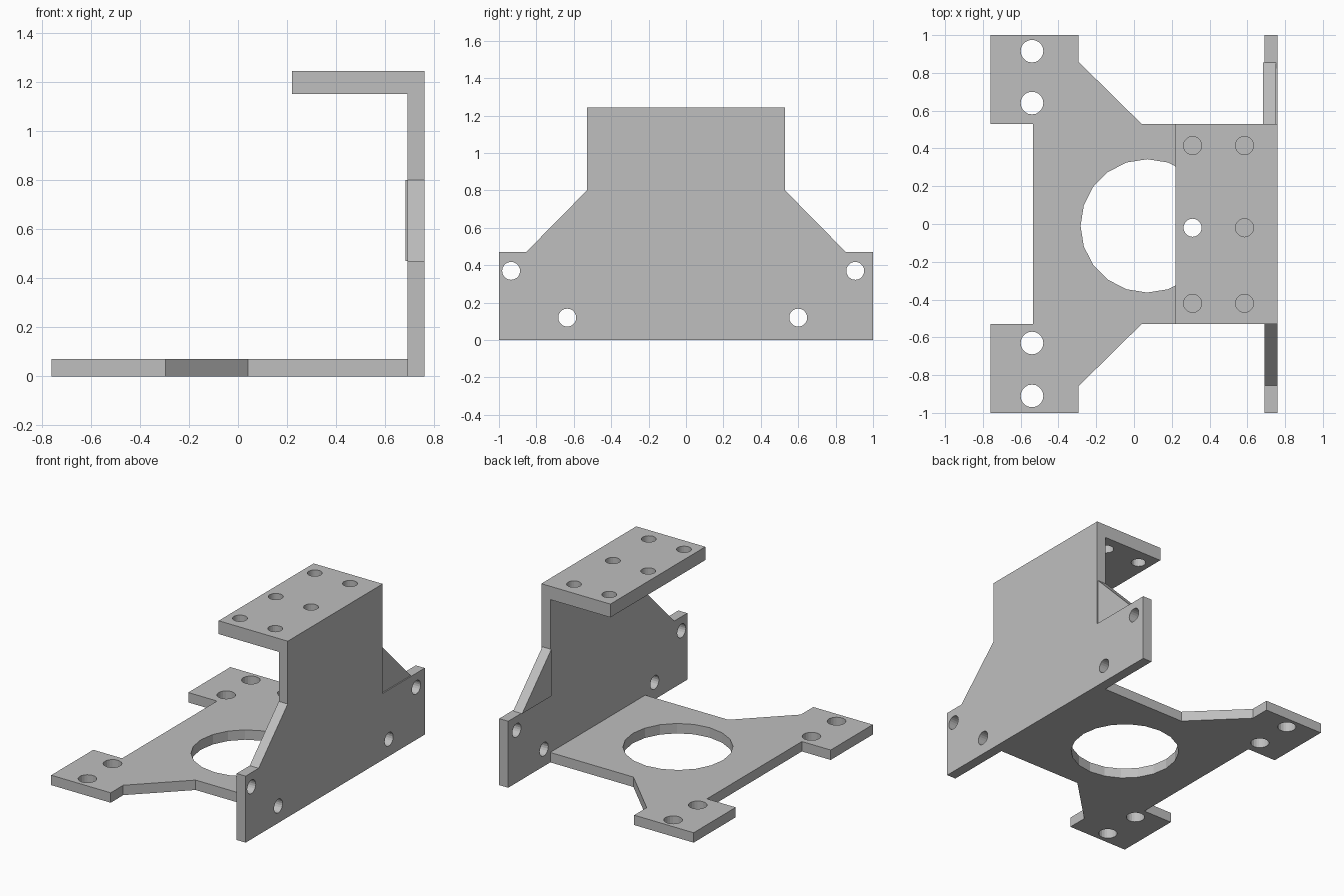
import bpy, bmesh, math
from mathutils import Matrix, Vector

cube = bpy.data.objects.get("Cube")
if cube:
    bpy.data.objects.remove(cube, do_unlink=True)

grey = bpy.data.materials.new("plain grey")
grey.use_nodes = True
colour = (0.52, 0.52, 0.52, 1)
grey.diffuse_color = colour
grey.node_tree.nodes["Principled BSDF"].inputs["Base Color"].default_value = colour


def circle(centre, radius, sides=20):
    return [(centre[0] + radius * math.cos(math.tau * i / sides),
             centre[1] + radius * math.sin(math.tau * i / sides)) for i in range(sides)]


def plate(name, outline, holes, start, thickness, upright=False):
    """Sheet cut from an outline with holes; upright sheets lie in the yz plane."""
    bm = bmesh.new()
    edges = []
    for loop in [outline] + holes:
        verts = [bm.verts.new((a, b, 0)) for a, b in loop]
        edges += [bm.edges.new((v, verts[i - 1])) for i, v in enumerate(verts)]
    bmesh.ops.triangle_fill(bm, edges=edges, use_beauty=True, normal=(0, 0, 1))
    result = bmesh.ops.extrude_face_region(bm, geom=bm.faces[:])
    moved = [g for g in result["geom"] if isinstance(g, bmesh.types.BMVert)]
    bmesh.ops.translate(bm, verts=moved, vec=(0, 0, thickness))
    bmesh.ops.translate(bm, verts=bm.verts[:], vec=(0, 0, start))
    if upright:
        turn = Matrix(((0, 0, 1), (1, 0, 0), (0, 1, 0))).to_4x4()
        bmesh.ops.transform(bm, matrix=turn, verts=bm.verts[:])
    bmesh.ops.recalc_face_normals(bm, faces=bm.faces[:])
    bmesh.ops.dissolve_limit(bm, angle_limit=0.01, verts=bm.verts[:], edges=bm.edges[:])
    mesh = bpy.data.meshes.new(name)
    bm.to_mesh(mesh)
    bm.free()
    mesh.materials.append(grey)
    obj = bpy.data.objects.new(name, mesh)
    bpy.context.collection.objects.link(obj)
    return obj


# Base with four mounting ears and a large round opening
half = [(0.69, 0.53), (0.04, 0.53), (-0.295, 0.86), (-0.295, 1),
        (-0.76, 1), (-0.76, 0.53), (-0.535, 0.53)]
base_outline = half + [(x, -y) for x, y in reversed(half)]
base_holes = [circle((-0.54, y), 0.06) for y in (-0.91, -0.63, 0.64, 0.915)]
base_holes.append(circle((0.07, -0.01), 0.353))
plate("base_plate", base_outline, base_holes, 0, 0.07)

# Upright wall with a wide foot
wall_outline = [(-1, 0), (1, 0), (1, 0.47), (0.53, 0.47), (0.53, 1.15),
                (-0.53, 1.15), (-0.53, 0.47), (-1, 0.47)]
wall_holes = [circle(c, 0.048) for c in
              ((-0.935, 0.37), (0.905, 0.37), (-0.635, 0.12), (0.6, 0.12))]
plate("upright_wall", wall_outline, wall_holes, 0.69, 0.07, upright=True)

# Sloping gussets beside the wall
for name, side, start in (("front_gusset", -1, 0.69), ("back_gusset", 1, 0.682)):
    triangle = [(side * 0.53, 0.47), (side * 0.855, 0.47), (side * 0.53, 0.8)]
    plate(name, triangle, [], start, 0.07, upright=True)

# Top flange with six screw holes
flange_outline = [(0.22, -0.53), (0.76, -0.53), (0.76, 0.53), (0.22, 0.53)]
flange_holes = [circle((x, y), 0.048) for x in (0.31, 0.585) for y in (-0.42, -0.02, 0.415)]
plate("top_flange", flange_outline, flange_holes, 1.15, 0.094)
